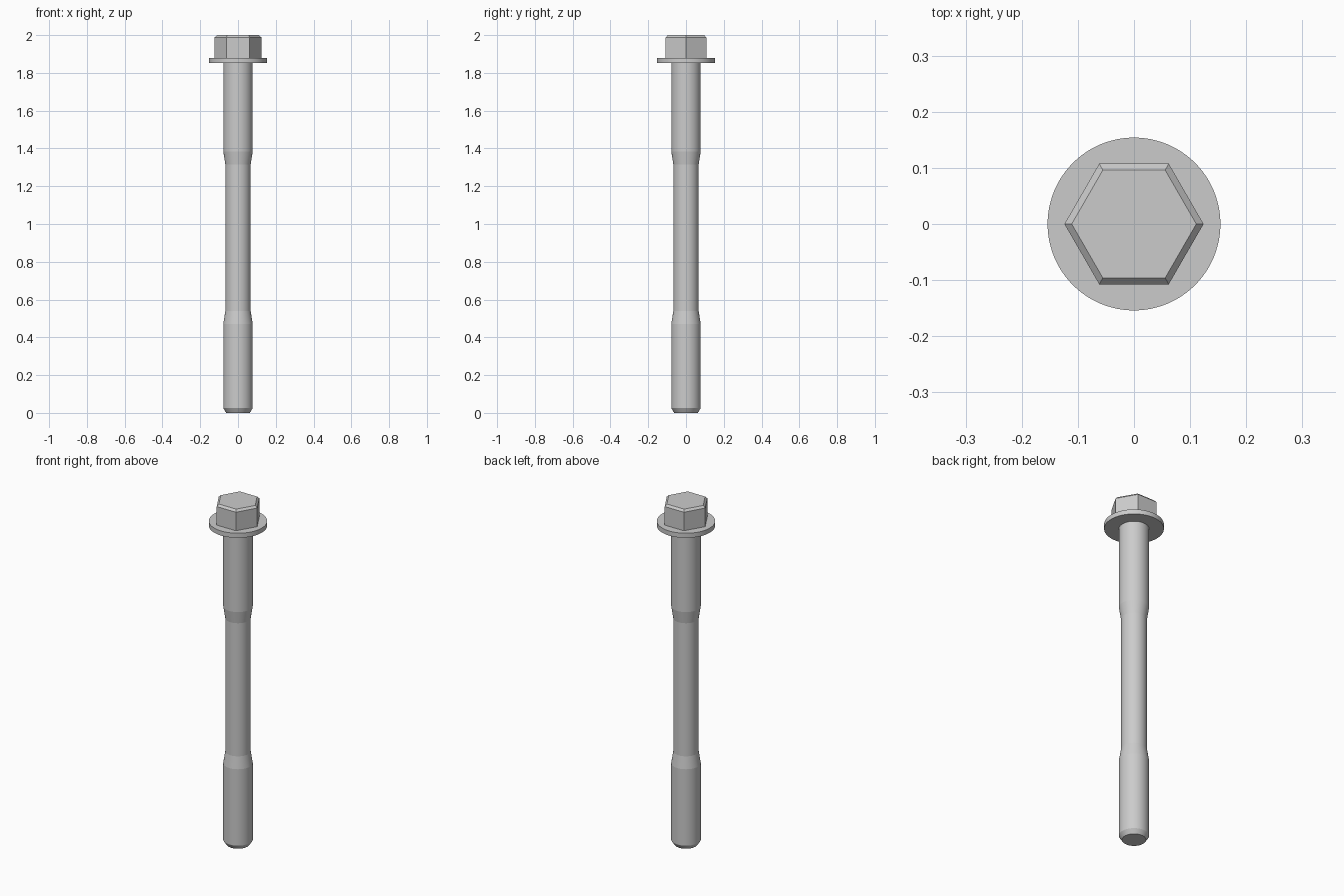
import bpy
import bmesh
from math import cos, sin, tau, radians

cube = bpy.data.objects.get("Cube")
if cube:
    bpy.data.objects.remove(cube, do_unlink=True)

# Plain steel colour
steel = bpy.data.materials.new("grey steel")
steel.use_nodes = True
colour = (0.6, 0.6, 0.6, 1)
steel.diffuse_color = colour
steel.node_tree.nodes["Principled BSDF"].inputs["Base Color"].default_value = colour


def turned(name, profile, sides, smooth=False):
    """Turn (radius, height) points around z and cap both ends."""
    bm = bmesh.new()
    rings = []
    for r, z in profile:
        rings.append([bm.verts.new((r * cos(tau * i / sides), r * sin(tau * i / sides), z))
                      for i in range(sides)])
    for low, high in zip(rings, rings[1:]):
        for i in range(sides):
            j = (i + 1) % sides
            bm.faces.new((low[i], low[j], high[j], high[i]))
    bm.faces.new(rings[0][::-1])
    bm.faces.new(rings[-1])
    mesh = bpy.data.meshes.new(name)
    bm.to_mesh(mesh)
    bm.free()
    mesh.materials.append(steel)
    obj = bpy.data.objects.new(name, mesh)
    bpy.context.collection.objects.link(obj)
    if smooth:
        bpy.ops.object.select_all(action="DESELECT")
        obj.select_set(True)
        bpy.context.view_layer.objects.active = obj
        bpy.ops.object.shade_smooth_by_angle(angle=radians(6))
    return obj


# Shank with a chamfered tip and a narrowed waist
full, waist = 0.078, 0.067
turned("shank", [(0.062, 0), (full, 0.025), (full, 0.47), (waist, 0.54),
                 (waist, 1.315), (full, 1.385), (full, 1.855)], 96, True)

# Round flange under the head
turned("flange", [(0.154, 1.853), (0.154, 1.88)], 96, True)

# Six-sided head with a chamfered top
turned("hex_head", [(0.124, 1.875), (0.124, 1.988), (0.111, 2)], 6)
